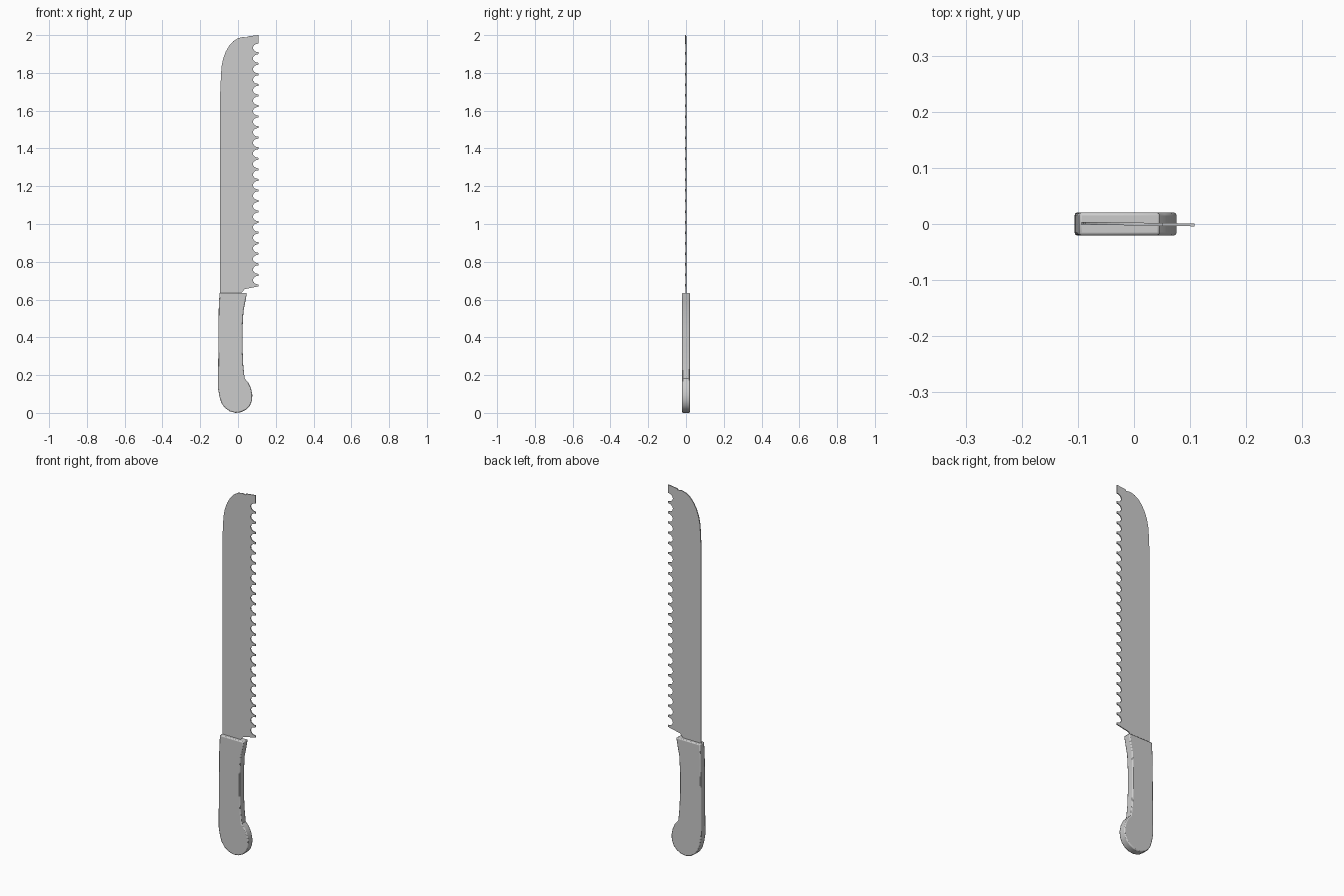
import bpy, bmesh
from math import sin, cos, pi, radians

if "Cube" in bpy.data.objects:
    bpy.data.objects.remove(bpy.data.objects["Cube"])


def material(name, rgb):
    m = bpy.data.materials.new(name)
    m.use_nodes = True
    m.diffuse_color = (*rgb, 1)
    m.node_tree.nodes["Principled BSDF"].inputs["Base Color"].default_value = (*rgb, 1)
    return m


grey = material("light grey", (0.6, 0.6, 0.6))


def plate(name, outline, thickness):
    """Closed x-z outline extruded symmetrically along y."""
    bm = bmesh.new()
    face = bm.faces.new([bm.verts.new((x, -thickness / 2, z)) for x, z in outline])
    ext = bmesh.ops.extrude_face_region(bm, geom=[face])
    moved = [v for v in ext["geom"] if isinstance(v, bmesh.types.BMVert)]
    bmesh.ops.translate(bm, verts=moved, vec=(0, thickness, 0))
    bmesh.ops.recalc_face_normals(bm, faces=bm.faces)
    mesh = bpy.data.meshes.new(name)
    bm.to_mesh(mesh)
    bm.free()
    mesh.materials.append(grey)
    obj = bpy.data.objects.new(name, mesh)
    bpy.context.collection.objects.link(obj)
    return obj


def smooth(obj, angle):
    bpy.ops.object.select_all(action="DESELECT")
    obj.select_set(True)
    bpy.context.view_layer.objects.active = obj
    bpy.ops.object.shade_smooth_by_angle(angle=radians(angle))


# Blade: heel, scalloped cutting edge, rounded tip, straight spine
TIP_X, Z0, Z1, TEETH, DEPTH = 0.108, 0.675, 1.96, 23, 0.029
pitch = (Z1 - Z0) / TEETH
blade_outline = [(-0.094, 0.58), (0.015, 0.58), (0.018, 0.635), (0.035, 0.655), (TIP_X, 0.67)]
for i in range(TEETH):
    middle = Z0 + (i + 0.5) * pitch
    for k in range(9):
        a = pi * k / 8
        blade_outline.append((TIP_X - DEPTH * sin(a), middle - 0.41 * pitch * cos(a)))
blade_outline += [(TIP_X, 2.0), (0.05, 1.993)]
for k in range(9):
    a = radians(80 + 100 * k / 8)
    blade_outline.append((0.03 + 0.12 * cos(a), 1.79 + 0.2 * sin(a)))
blade_outline.append((-0.094, 1.7))
blade = plate("blade", blade_outline, 0.005)
blade.rotation_euler.z = -0.015

# Handle: slim grip with a rounded finger hook at the butt
handle_outline = [
    (-0.098, 0.635), (-0.102, 0.55), (-0.104, 0.35), (-0.106, 0.13), (-0.098, 0.085),
    (-0.088, 0.053), (-0.07, 0.027), (-0.043, 0.008), (-0.012, 0.0), (0.017, 0.004),
    (0.043, 0.017), (0.063, 0.038), (0.074, 0.065), (0.076, 0.095), (0.069, 0.13),
    (0.055, 0.16), (0.035, 0.182), (0.028, 0.25), (0.024, 0.34), (0.024, 0.45),
    (0.029, 0.54), (0.039, 0.59), (0.047, 0.635)]
handle = plate("handle", handle_outline, 0.041)
bevel = handle.modifiers.new("soft rim", "BEVEL")
bevel.width = 0.005
bevel.segments = 2
bevel.limit_method = "ANGLE"
bevel.angle_limit = radians(60)
smooth(handle, 35)
